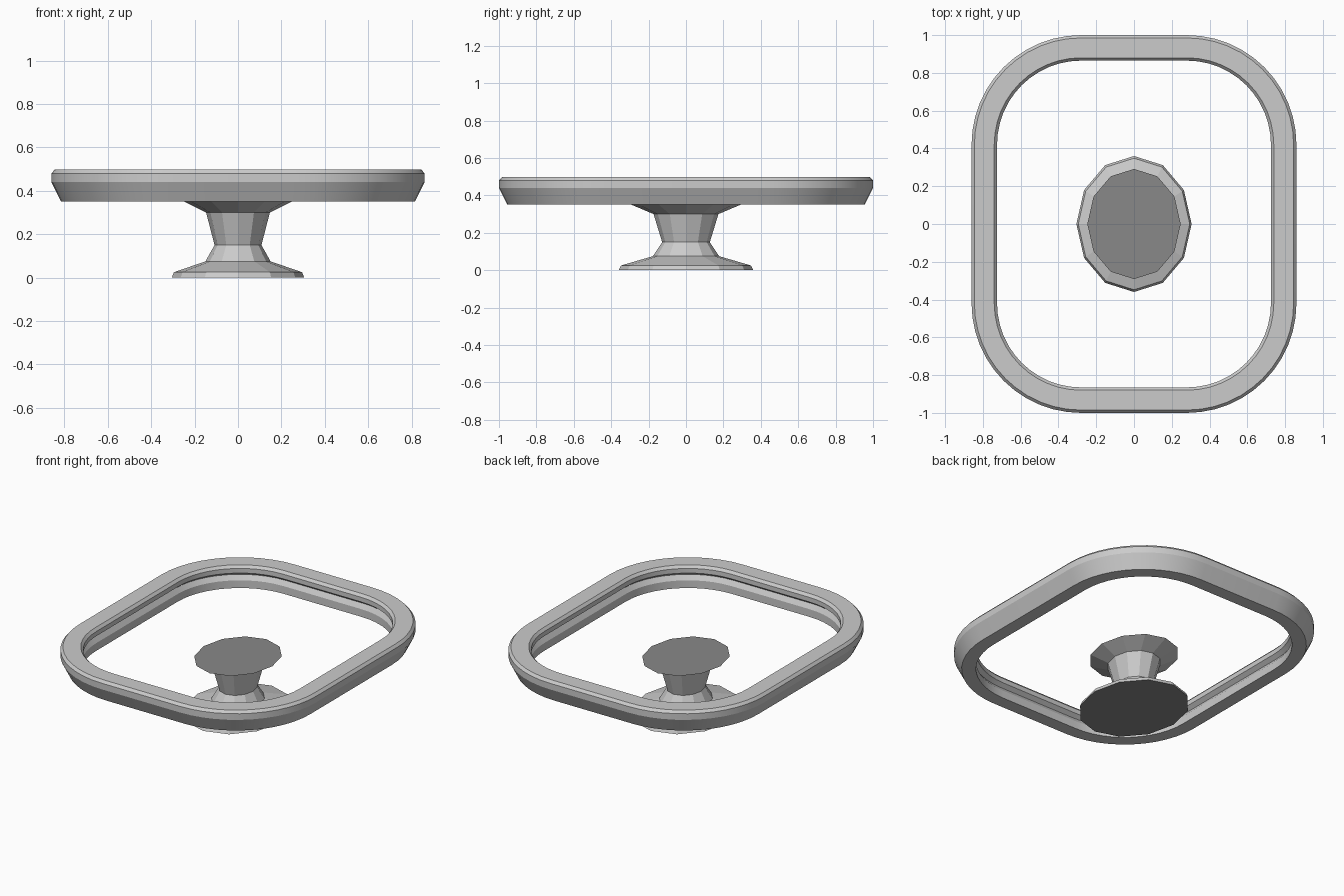
import bpy, bmesh, math

if "Cube" in bpy.data.objects:
    bpy.data.objects.remove(bpy.data.objects["Cube"])


def material(name, value):
    mat = bpy.data.materials.new(name)
    mat.diffuse_color = (value, value, value, 1)
    mat.use_nodes = True
    mat.node_tree.nodes["Principled BSDF"].inputs["Base Color"].default_value = mat.diffuse_color
    return mat


light_grey = material("light_grey", 0.60)
mid_grey = material("mid_grey", 0.25)


def loft(name, rings, mats, closed):
    """Skin equal-length rings; either join last to first or cap both ends."""
    bm = bmesh.new()
    loops = [[bm.verts.new(p) for p in ring] for ring in rings]
    n = len(loops[0])
    pairs = list(zip(loops, loops[1:]))
    if closed:
        pairs.append((loops[-1], loops[0]))
    for a, b in pairs:
        for i in range(n):
            j = (i + 1) % n
            bm.faces.new((a[i], a[j], b[j], b[i]))
    if not closed:
        for loop in (loops[0], loops[-1]):
            bm.faces.new(loop).material_index = 1
    bmesh.ops.recalc_face_normals(bm, faces=bm.faces)
    mesh = bpy.data.meshes.new(name)
    bm.to_mesh(mesh)
    bm.free()
    for mat in mats:
        mesh.materials.append(mat)
    obj = bpy.data.objects.new(name, mesh)
    bpy.context.collection.objects.link(obj)
    return obj


def rounded_rectangle(radius, z, cx=0.28, cy=0.42, steps=12):
    """Corner arcs around four fixed centres, so rings stay concentric."""
    points = []
    for corner, (sx, sy) in enumerate(((1, 1), (-1, 1), (-1, -1), (1, -1))):
        for k in range(steps + 1):
            a = (corner + k / steps) * math.pi / 2
            points.append((sx * cx + radius * math.cos(a),
                           sy * cy + radius * math.sin(a), z))
    return points


# Table rim: bevelled top, tapered outside, grooved inside
rim_profile = [(0.535, 0.35), (0.58, 0.44), (0.58, 0.48), (0.565, 0.497),
               (0.460, 0.497), (0.445, 0.48), (0.445, 0.45),
               (0.470, 0.43), (0.450, 0.40), (0.450, 0.35)]
rim = loft("table_rim", [rounded_rectangle(r, z) for r, z in rim_profile],
           [light_grey], True)
bpy.context.view_layer.objects.active = rim
rim.select_set(True)
bpy.ops.object.shade_smooth_by_angle(angle=math.radians(20))

# Pedestal: faceted oval column flared at both ends, with darker caps
pedestal_profile = [(0.305, 0), (0.295, 0.025), (0.150, 0.075),
                    (0.108, 0.15), (0.147, 0.30), (0.247, 0.35)]
loft("pedestal",
     [[(r * math.cos(i * math.pi / 6), 1.18 * r * math.sin(i * math.pi / 6), z)
       for i in range(12)] for r, z in pedestal_profile],
     [light_grey, mid_grey], False)
